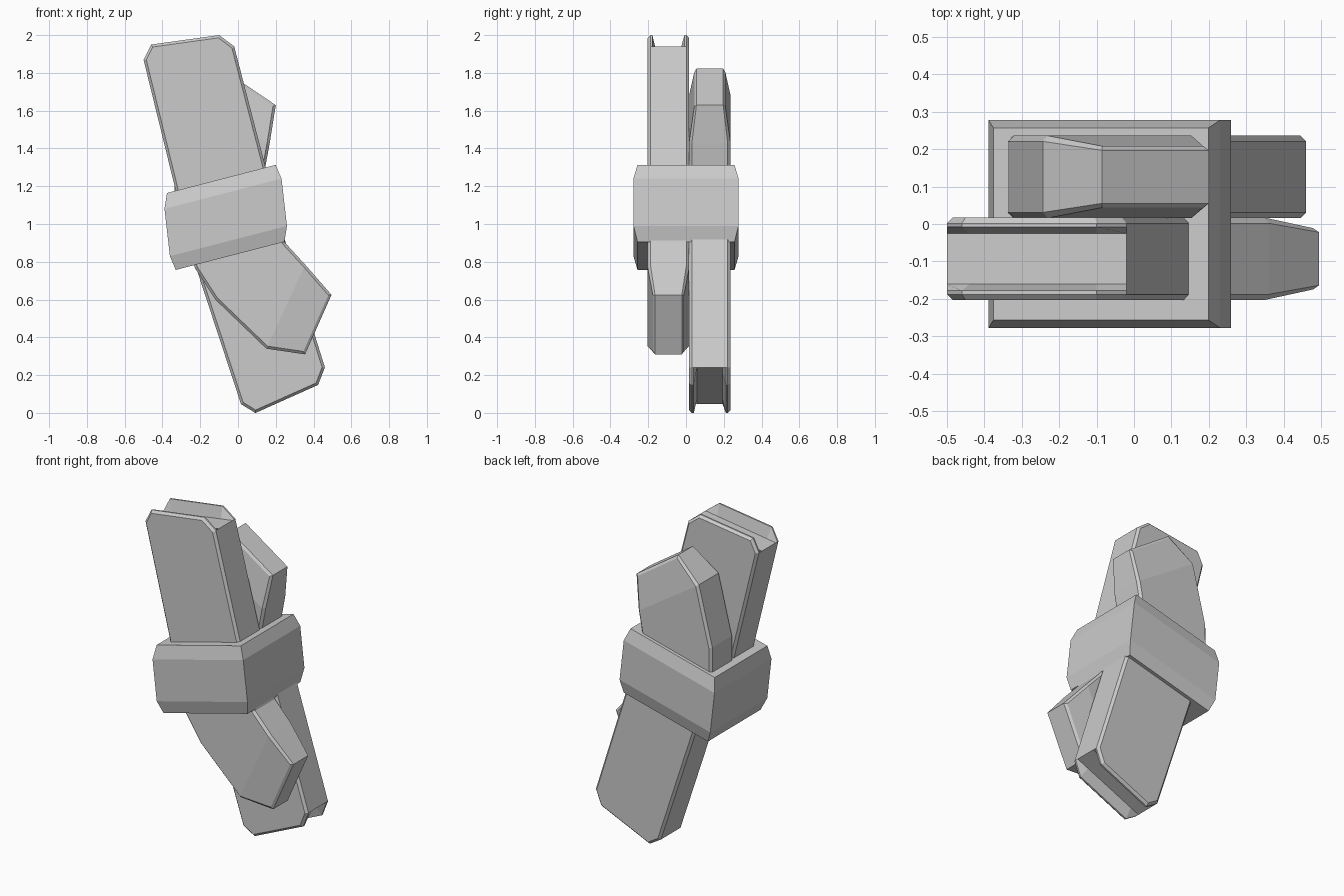
import bpy, bmesh
from math import radians
from mathutils import Vector, Matrix

if "Cube" in bpy.data.objects:
    bpy.data.objects.remove(bpy.data.objects["Cube"])


def inset(poly, d):
    """Offset a clockwise profile inwards by d."""
    out = []
    for i, p in enumerate(poly):
        a, b = Vector(poly[i - 1]), Vector(poly[(i + 1) % len(poly)])
        p = Vector(p)
        e, f = (p - a).normalized(), (b - p).normalized()
        n, m = Vector((e.y, -e.x)), Vector((f.y, -f.x))
        out.append(p + (n + m) * d / (1 + n.dot(m)))
    return out


def loft(name, rings, caps, matrix=Matrix()):
    """Skin a stack of equal rings and close both ends with the given index lists."""
    bm = bmesh.new()
    vs = [[bm.verts.new(p) for p in r] for r in rings]
    n = len(vs[0])
    for a, b in zip(vs, vs[1:]):
        for i in range(n):
            j = (i + 1) % n
            bm.faces.new((a[i], a[j], b[j], b[i]))
    for r in (vs[0], vs[-1]):
        for c in caps:
            bm.faces.new([r[i] for i in c])
    bm.transform(matrix)
    bmesh.ops.recalc_face_normals(bm, faces=bm.faces)
    me = bpy.data.meshes.new(name)
    bm.to_mesh(me)
    bm.free()
    ob = bpy.data.objects.new(name, me)
    bpy.context.collection.objects.link(ob)
    return ob


# bar outline (x, z): square end with clipped corners, bent pointed tip
outline = [(-.5, 1.87), (-.46, 1.95), (-.1, 2.0), (-.02, 1.94), (.25, .9),
           (.36, .78), (.495, .625), (.355, .31), (.15, .34), (-.12, .6), (-.23, .77)]
TIP = (6, 7)
recessed = list(outline)
recessed[1], recessed[2] = (-.44, 1.879), (-.1, 1.928)   # slot floor across the end


def bar_rings():
    layers = [(inset(outline, .014), .110), (outline, .095),
              (outline, .085), (recessed, .068)]
    half = []
    for poly, h in layers:
        half.append([(p[0], h - (.028 if i in TIP else 0) * h / .11, p[1])
                     for i, p in enumerate(poly)])
    other = [[(x, -y, z) for x, y, z in r] for r in reversed(half)]
    return half + other


# the cap folds between the body and the thinner tip
caps = [(0, 1, 2, 3, 4, 5, 8, 9, 10), (5, 6, 7, 8)]
loft("front_bar", bar_rings(), caps, Matrix.Translation((0, -.093, 0)))

# rear bar: the same bar turned upside down and tilted
flip = Matrix.Diagonal((1, -1, -1, 1))
place = Matrix.Translation((-.551, .126, 1.897)) @ Matrix.Rotation(radians(-32), 4, 'Y') @ flip
loft("rear_bar", bar_rings(), caps, place)

# tilted band with chamfered rims
band = []
for w, hu, hy in ((-.203, .297, .257), (-.125, .32, .278), (.125, .32, .278), (.203, .297, .257)):
    band.append([(s * hu + .14 * w, t * hy, w) for s, t in ((-1, -1), (1, -1), (1, 1), (-1, 1))])
loft("binding_band", band, [(0, 1, 2, 3)],
     Matrix.Translation((-.065, 0, 1.035)) @ Matrix.Rotation(radians(-14.5), 4, 'Y'))
